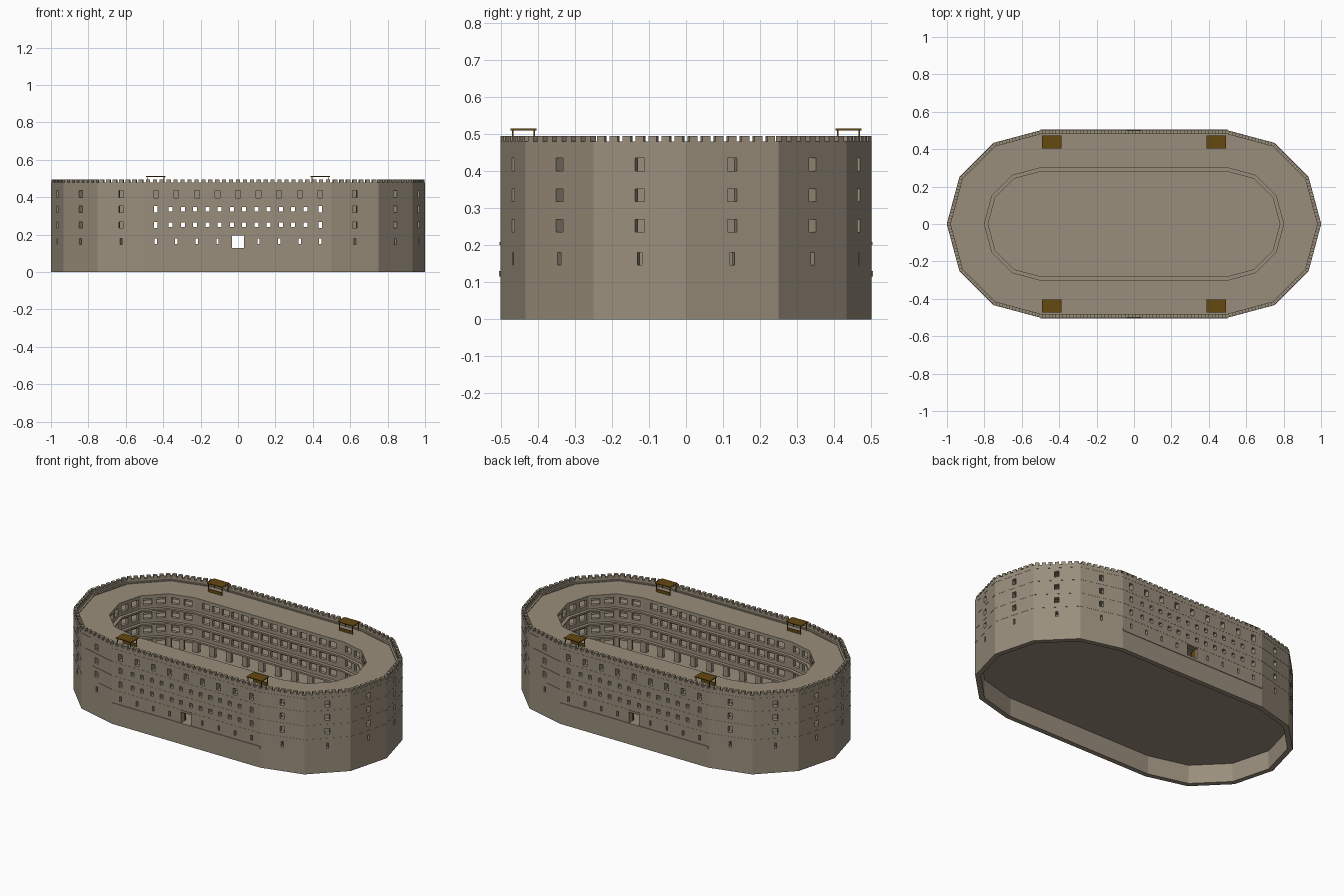
import bpy, bmesh, math
from mathutils import Matrix, Vector

if "Cube" in bpy.data.objects:
    bpy.data.objects.remove(bpy.data.objects["Cube"])


def material(name, rgb):
    m = bpy.data.materials.new(name)
    m.use_nodes = True
    m.diffuse_color = (*rgb, 1)
    m.node_tree.nodes["Principled BSDF"].inputs["Base Color"].default_value = (*rgb, 1)
    return m


STONE = material("tan stone", (0.32, 0.27, 0.20))
WOOD = material("brown wood", (0.13, 0.065, 0.005))
LEVELS = [0.13, 0.21, 0.295, 0.38, 0.46]   # floor heights, then the roof


def finish(bm, name, mat, recalc=True):
    if recalc:
        bmesh.ops.recalc_face_normals(bm, faces=bm.faces)
    mesh = bpy.data.meshes.new(name)
    bm.to_mesh(mesh)
    bm.free()
    mesh.materials.append(mat)
    ob = bpy.data.objects.new(name, mesh)
    bpy.context.collection.objects.link(ob)
    return ob


def outline(r):
    """Straight sides with a half twelve-sided end on each, anticlockwise."""
    pts = []
    for cx, start in ((0.5, -90), (-0.5, 90)):
        for i in range(7):
            a = math.radians(start + 30 * i)
            pts.append(Vector((cx + r * math.cos(a), r * math.sin(a), 0)))
    return pts


def segments(r):
    pts = outline(r)
    return list(zip(pts, pts[1:] + pts[:1]))


def add_box(bm, size, centre, angle=0):
    m = (Matrix.Translation(centre) @ Matrix.Rotation(angle, 4, "Z")
         @ Matrix.Diagonal((*size, 1)))
    bmesh.ops.create_cube(bm, size=1, matrix=m)


def ring(name, r_in, r_out, z0, z1):
    bm = bmesh.new()
    loops = [[bm.verts.new((p.x, p.y, z)) for p in outline(r)]
             for r, z in ((r_in, z0), (r_out, z0), (r_out, z1), (r_in, z1))]
    n = len(loops[0])
    for a, b in zip(loops, loops[1:] + loops[:1]):
        for i in range(n):
            j = (i + 1) % n
            bm.faces.new((a[i], a[j], b[j], b[i]))
    return finish(bm, name, STONE)


def wall(name, r, z0, z1, thick, side, straight, end):
    """Pierced wall; holes are (centre, width, bottom, top) on each segment."""
    bm = bmesh.new()
    zs = sorted({z0, z1} | {z for h in straight + end for z in h[2:]})
    for a, b in segments(r):
        length = (b - a).length
        holes = straight if length > 0.9 else end
        cuts = {-length / 2, length / 2}
        for c, w, lo, hi in holes:
            cuts |= {round(c - w / 2, 5), round(c + w / 2, 5)}
        cuts = sorted(cuts)
        for s0, s1 in zip(cuts, cuts[1:]):
            for lo, hi in zip(zs, zs[1:]):
                s, z = (s0 + s1) / 2, (lo + hi) / 2
                if any(abs(s - h[0]) < h[1] / 2 and h[2] < z < h[3] for h in holes):
                    continue
                quad = ((s0, lo), (s1, lo), (s1, hi), (s0, hi))
                bm.faces.new([bm.verts.new(a.lerp(b, q / length + 0.5)
                              + Vector((0, 0, h))) for q, h in quad])
    bmesh.ops.remove_doubles(bm, verts=bm.verts, dist=0.0002)
    ob = finish(bm, name, STONE, recalc=False)
    mod = ob.modifiers.new("thickness", "SOLIDIFY")
    mod.thickness, mod.offset, mod.use_even_offset = thick, side, True
    return ob


# Outer wall: gate, slits, small gun ports and larger windows
BAY, WIDE = 0.0655, 0.11
ports = [BAY * (i - 5.5) for i in range(12)]
bays = [WIDE * i for i in range(-4, 5)]
straight = [(0, 0.066, 0.13, 0.195)]
straight += [(x, 0.012, 0.15, 0.18) for x in bays if x]
straight += [(x, 0.026, 0.395, 0.435) for x in bays]
end = [(0, 0.013, 0.147, 0.18), (0, 0.026, 0.4, 0.435)]
for z in (0.235, 0.318):
    straight += [(x, 0.021, z + 0.005, z + 0.03) for x in ports]
    straight += [(x, 0.02, z, z + 0.034) for x in (-0.44, 0.44)]
    end.append((0, 0.026, z, z + 0.034))
wall("outer_wall", 0.5, 0, 0.465, 0.03, -1, straight, end)

# Courtyard arcade: wide bays at ground level, closer bays above
straight = [(x, 0.076, 0.13, 0.195) for x in bays]
end = [(x, 0.05, 0.13, 0.195) for x in (-0.038, 0.038)]
for z in LEVELS[1:4]:
    straight += [(BAY * (i - 6.5), 0.046, z + 0.022, z + 0.06) for i in range(14)]
    end += [(x, 0.046, z + 0.022, z + 0.06) for x in (-0.038, 0.038)]
wall("courtyard_arcade", 0.3, 0.12, 0.455, 0.02, 1, straight, end)

# Room partitions: whole top storey, rounded ends only below it
wall("room_partition", 0.42, 0.125, 0.455, 0.01, -1, [(0, 0.96, 0.125, 0.38)], [])

# Storey floors, outside string courses, roof and parapet
for i, z in enumerate(LEVELS[1:4]):
    ring(f"gallery_floor_{i + 1}", 0.28, 0.485, z - 0.01, z)
for i, z in enumerate(LEVELS[1:]):
    ring(f"string_course_{i + 1}", 0.49, 0.501, z - 0.004, z)
ring("roof_deck", 0.3, 0.49, 0.448, 0.46)
ring("parapet", 0.48, 0.5, 0.455, 0.48)

# Ground floor slab, with a strip that shows on the long walls
bm = bmesh.new()
face = bm.faces.new([bm.verts.new(p + Vector((0, 0, 0.115))) for p in outline(0.485)])
up = bmesh.ops.extrude_face_region(bm, geom=[face])["geom"]
bmesh.ops.translate(bm, vec=(0, 0, 0.015),
                    verts=[v for v in up if isinstance(v, bmesh.types.BMVert)])
finish(bm, "ground_floor", STONE)
bm = bmesh.new()
for s in (-1, 1):
    add_box(bm, (1, 0.02, 0.015), (0, s * 0.494, 0.1225))
    add_box(bm, (0.08, 0.02, 0.008), (0, s * 0.493, 0.204))
finish(bm, "ledges_and_gate_lintels", STONE)

# Merlons spaced along each side of the parapet
bm = bmesh.new()
for a, b in segments(0.49):
    d = b - a
    count = round(d.length / 0.037)
    for i in range(count):
        p = a.lerp(b, (i + 0.5) / count)
        add_box(bm, (0.022, 0.02, 0.017), (p.x, p.y, 0.4865), math.atan2(d.y, d.x))
finish(bm, "merlons", STONE)

# Open gate leaves against the passage sides
bm = bmesh.new()
for sx in (-1, 1):
    for sy in (-1, 1):
        add_box(bm, (0.004, 0.034, 0.064), (sx * 0.035, sy * 0.472, 0.162))
finish(bm, "gate_leaves", WOOD)

# Four timber shelters on the roof
for sx, tx in ((-1, "right"), (1, "left")):
    for sy, ty in ((-1, "front"), (1, "back")):
        bm = bmesh.new()
        cx, cy = sx * 0.44, sy * 0.438
        add_box(bm, (0.104, 0.07, 0.005), (cx, cy, 0.512))
        for px in (-0.045, 0.045):
            for py in (-0.029, 0.029):
                add_box(bm, (0.004, 0.004, 0.052), (cx + px, cy + py, 0.485))
        add_box(bm, (0.09, 0.004, 0.02), (cx, cy - sy * 0.029, 0.469))
        finish(bm, f"{ty}_{tx}_shelter", WOOD)
